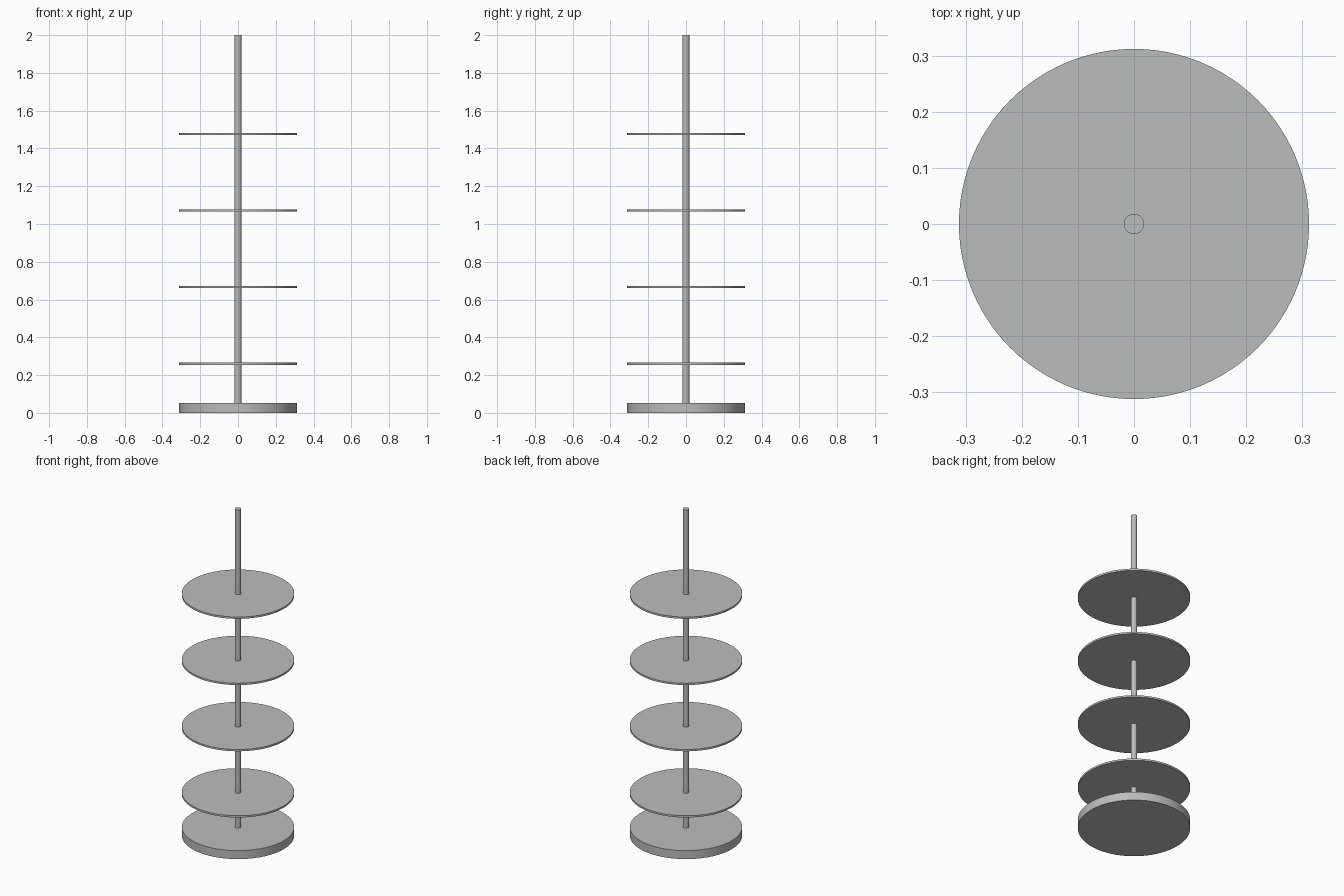
import bpy
import math

cube = bpy.data.objects.get("Cube")
if cube:
    bpy.data.objects.remove(cube, do_unlink=True)

GREY = (0.5, 0.51, 0.505, 1.0)
mat = bpy.data.materials.new("light_grey")
mat.use_nodes = True
mat.diffuse_color = GREY
mat.node_tree.nodes["Principled BSDF"].inputs["Base Color"].default_value = GREY

RADIUS = 0.312


def cylinder(name, radius, bottom, top, sides):
    bpy.ops.mesh.primitive_cylinder_add(
        vertices=sides, radius=radius, depth=top - bottom,
        location=(0, 0, (bottom + top) / 2))
    obj = bpy.context.object
    obj.name = name
    obj.data.materials.append(mat)
    bpy.ops.object.shade_smooth_by_angle(angle=math.radians(30))
    return obj


# Heavy round foot and the central pole
cylinder("base", RADIUS, 0, 0.052, 96)
cylinder("pole", 0.018, 0.052, 2.0, 32)

# Four evenly spaced thin round shelves
for i in range(4):
    middle = 0.26 + i * 0.4055
    cylinder(f"shelf_{i + 1}", RADIUS, middle - 0.0055, middle + 0.0055, 96)
